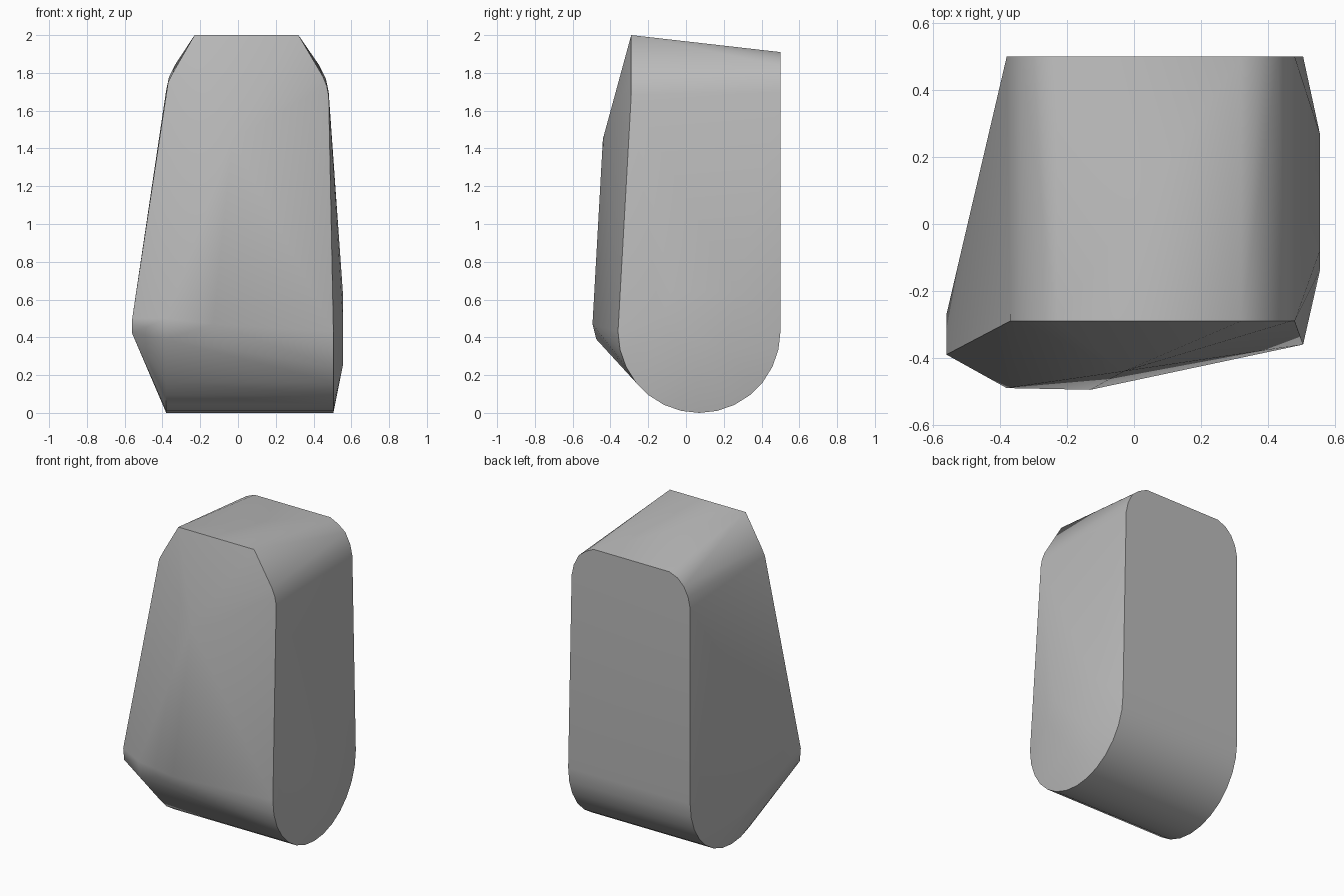
import bpy, bmesh, math

if "Cube" in bpy.data.objects:
    bpy.data.objects.remove(bpy.data.objects["Cube"])

stone = bpy.data.materials.new("stone_grey")
stone.use_nodes = True
grey = (0.5, 0.5, 0.5, 1)
stone.diffuse_color = grey
stone.node_tree.nodes["Principled BSDF"].inputs["Base Color"].default_value = grey

FRONT, BACK, LOW, HIGH = -0.29, 0.5, -0.38, 0.505
points = []

# Rounded underside: matching half circles at both ends
R, STEPS = 0.43, 14
for x in (LOW, HIGH):
    for i in range(STEPS + 1):
        a = math.pi * (1 + i / STEPS)
        points.append((x, 0.07 + R * math.cos(a), R + R * math.sin(a)))

# Shoulder outline: cut corners at the front, rounded at the back
front_outline = [(LOW, 1.68), (-0.37, 1.75), (-0.345, 1.8), (-0.23, 2),
                 (0.32, 2), (0.45, 1.78), (0.47, 1.73), (0.48, 1.68)]
back_outline = [(LOW, 1.71), (-0.365, 1.78), (-0.335, 1.84), (-0.29, 1.885), (-0.23, 1.91),
                (0.32, 1.91), (0.38, 1.88), (0.43, 1.84), (0.465, 1.77), (0.48, 1.7)]
points += [(x, FRONT, z) for x, z in front_outline]
points += [(x, BACK, z) for x, z in back_outline]

# Belly ridge, outer corner and shallow bulge of the far side
points += [(LOW, -0.49, 0.5), (LOW, -0.475, 0.39), (-0.13, -0.495, 0.47), (-0.03, -0.44, 1.45)]
points += [(-0.56, -0.39, 0.5), (-0.56, -0.38, 0.42), (-0.56, -0.27, 0.48)]
points += [(0.555, -0.14, 0.5), (0.555, -0.08, 0.64), (0.555, 0.27, 0.64),
           (0.555, 0.22, 0.32), (0.555, 0.06, 0.25)]

# Wrap the guide points in one solid
bm = bmesh.new()
for p in points:
    bm.verts.new(p)
hull = bmesh.ops.convex_hull(bm, input=bm.verts)
spare = {g for g in hull["geom_interior"] + hull["geom_unused"] if isinstance(g, bmesh.types.BMVert)}
bmesh.ops.delete(bm, geom=[v for v in spare if v.is_valid], context="VERTS")
bmesh.ops.dissolve_limit(bm, angle_limit=math.radians(0.5), verts=bm.verts, edges=bm.edges)
bmesh.ops.recalc_face_normals(bm, faces=bm.faces)
mesh = bpy.data.meshes.new("stone_block")
bm.to_mesh(mesh)
bm.free()
mesh.materials.append(stone)

block = bpy.data.objects.new("stone_block", mesh)
bpy.context.collection.objects.link(block)
bpy.ops.object.select_all(action="DESELECT")
block.select_set(True)
bpy.context.view_layer.objects.active = block
bpy.ops.object.shade_smooth_by_angle(angle=math.radians(32))
